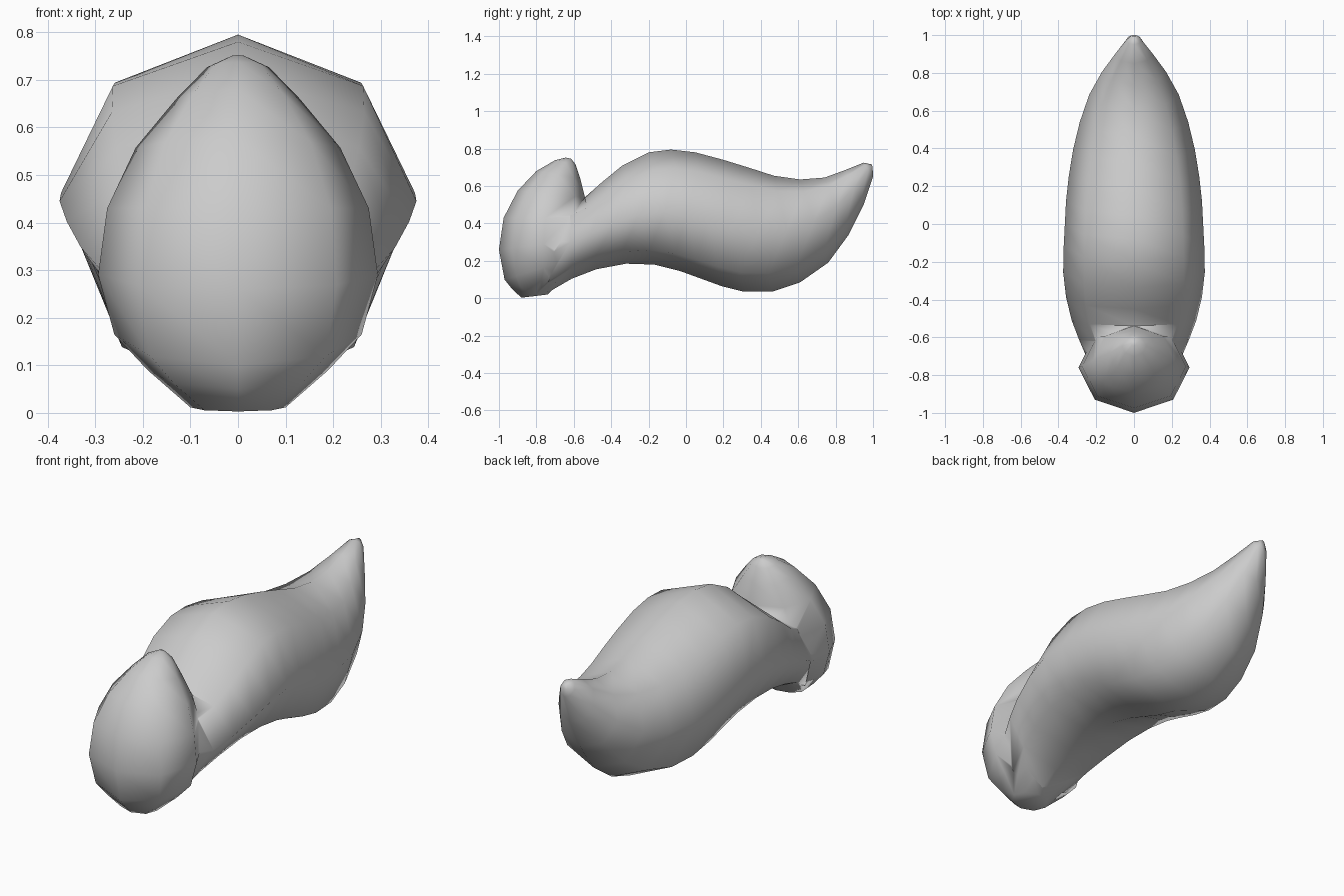
import bpy, bmesh
from math import sin, cos, pi


def loft(name, stations, sides=8):
    """Skin oval rings; each station is (y1, z1, y2, z2, half_width)."""
    bm = bmesh.new()
    rings = []
    for y1, z1, y2, z2, w in stations:
        ring = []
        for i in range(sides):
            a = 2 * pi * i / sides
            t = (1 - cos(a)) / 2
            ring.append(bm.verts.new((w * sin(a), y1 + (y2 - y1) * t, z1 + (z2 - z1) * t)))
        rings.append(ring)
    for r, s in zip(rings, rings[1:]):
        for i in range(sides):
            j = (i + 1) % sides
            bm.faces.new((r[i], r[j], s[j], s[i]))
    bm.faces.new(rings[0])
    bm.faces.new(rings[-1])
    bmesh.ops.recalc_face_normals(bm, faces=bm.faces)
    mesh = bpy.data.meshes.new(name)
    bm.to_mesh(mesh)
    bm.free()
    ob = bpy.data.objects.new(name, mesh)
    bpy.context.collection.objects.link(ob)
    return ob


# S-curved body, tail tip to neck: top point, bottom point, half width
body = loft("body", [
    (0.995, 0.715, 1.0, 0.67, 0.015), (0.95, 0.725, 1.0, 0.65, 0.04),
    (0.85, 0.685, 0.95, 0.50, 0.10), (0.74, 0.645, 0.87, 0.34, 0.17),
    (0.61, 0.635, 0.76, 0.19, 0.237), (0.47, 0.655, 0.61, 0.085, 0.287),
    (0.33, 0.70, 0.46, 0.035, 0.322), (0.20, 0.74, 0.31, 0.035, 0.345),
    (0.05, 0.78, 0.19, 0.065, 0.36), (-0.08, 0.795, 0.08, 0.105, 0.366),
    (-0.20, 0.78, -0.03, 0.145, 0.372), (-0.34, 0.71, -0.17, 0.18, 0.375),
    (-0.45, 0.62, -0.32, 0.185, 0.36), (-0.54, 0.54, -0.48, 0.155, 0.33),
    (-0.62, 0.50, -0.61, 0.105, 0.29), (-0.70, 0.45, -0.74, 0.03, 0.245)])

# Upright egg-shaped head, crown to chin: front point, back point, half width
head = loft("head", [
    (-0.645, 0.752, -0.615, 0.747, 0.015), (-0.70, 0.738, -0.59, 0.715, 0.065),
    (-0.80, 0.68, -0.565, 0.64, 0.13), (-0.90, 0.575, -0.54, 0.54, 0.215),
    (-0.975, 0.43, -0.53, 0.43, 0.275), (-1.0, 0.26, -0.52, 0.32, 0.294),
    (-0.97, 0.10, -0.55, 0.23, 0.26), (-0.93, 0.05, -0.62, 0.13, 0.19),
    (-0.88, 0.003, -0.74, 0.02, 0.10)])
head.hide_render = True

# Fuse head and body into one skin
union = body.modifiers.new("fuse_head", "BOOLEAN")
union.operation = "UNION"
union.solver = "EXACT"
union.object = head
bpy.context.view_layer.objects.active = body
body.select_set(True)
bpy.ops.object.modifier_apply(modifier=union.name)
bpy.data.objects.remove(head)
bpy.ops.object.shade_smooth()
